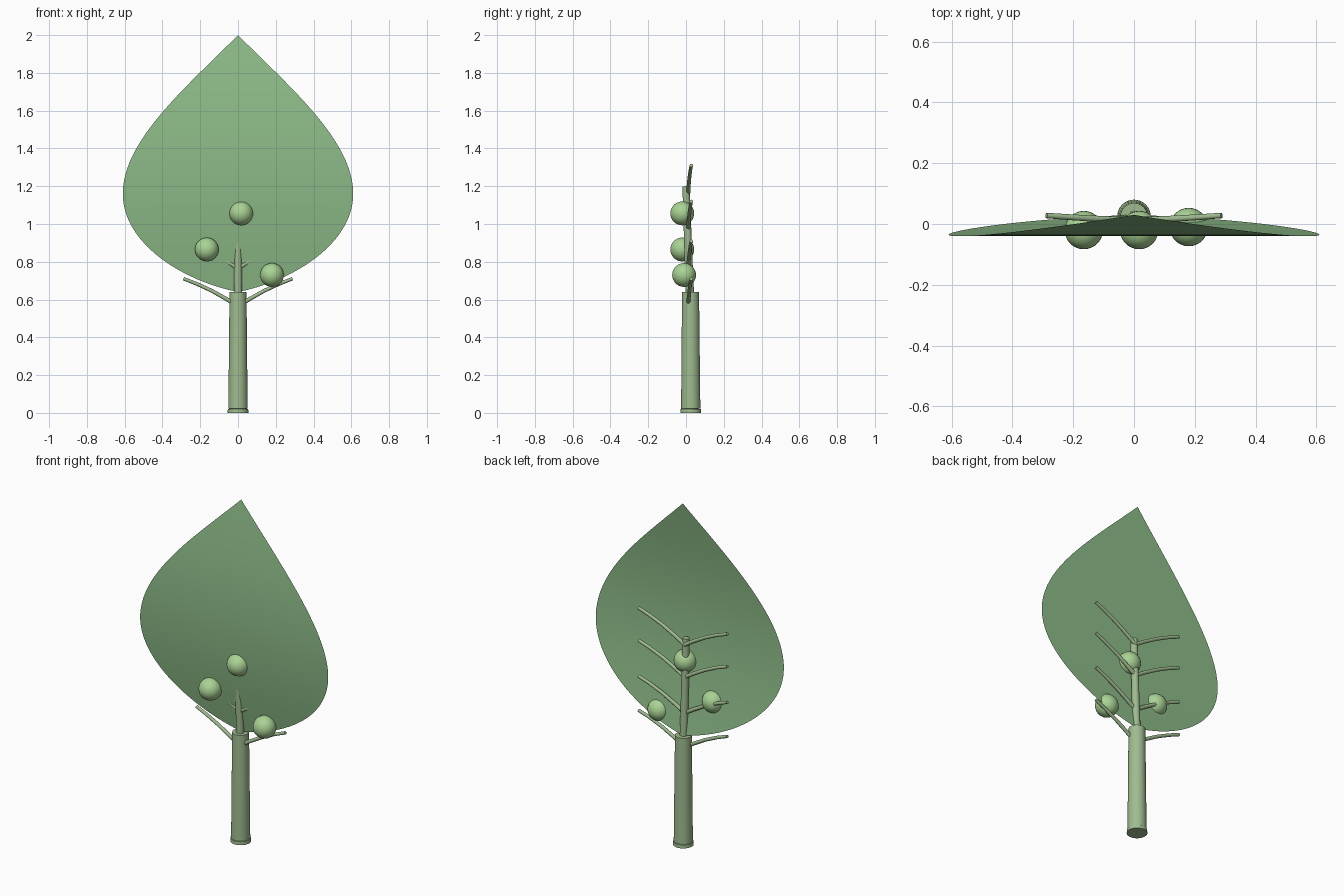
import bpy, bmesh, math
from mathutils import Vector

if "Cube" in bpy.data.objects:
    bpy.data.objects.remove(bpy.data.objects["Cube"])


def material(name, rgb):
    m = bpy.data.materials.new(name)
    m.diffuse_color = (*rgb, 1)
    m.use_nodes = True
    m.node_tree.nodes["Principled BSDF"].inputs["Base Color"].default_value = m.diffuse_color
    return m


LEAF = material("leaf_green", (0.27, 0.50, 0.25))
WOOD = material("stem_green", (0.35, 0.50, 0.28))
FRUIT = material("fruit_green", (0.40, 0.65, 0.30))


def finish(name, bm, mat):
    me = bpy.data.meshes.new(name)
    bm.to_mesh(me)
    bm.free()
    me.materials.append(mat)
    ob = bpy.data.objects.new(name, me)
    bpy.context.collection.objects.link(ob)
    bpy.ops.object.select_all(action='DESELECT')
    ob.select_set(True)
    bpy.context.view_layer.objects.active = ob
    bpy.ops.object.shade_smooth_by_angle(angle=math.radians(40))
    return ob


def tube(name, pts, radii, sides, mat):
    """Capped round tube along a path."""
    bm = bmesh.new()
    pts = [Vector(p) for p in pts]
    rings = []
    for i, p in enumerate(pts):
        d = pts[min(i + 1, len(pts) - 1)] - pts[max(i - 1, 0)]
        q = d.to_track_quat('Z', 'Y')
        ring = []
        for k in range(sides):
            a = math.tau * k / sides
            ring.append(bm.verts.new(p + q @ Vector((math.cos(a), math.sin(a), 0)) * radii[i]))
        rings.append(ring)
    for a, b in zip(rings, rings[1:]):
        for k in range(sides):
            n = (k + 1) % sides
            bm.faces.new((a[k], a[n], b[n], b[k]))
    bm.faces.new(rings[0][::-1])
    bm.faces.new(rings[-1])
    bmesh.ops.recalc_face_normals(bm, faces=bm.faces)
    return finish(name, bm, mat)


def bezier(p, t):
    s = 1 - t
    w = (s**3, 3 * s * s * t, 3 * s * t * t, t**3)
    return tuple(sum(w[i] * p[i][j] for i in range(4)) for j in (0, 1))


# Leaf: heart-like outline, bowed forward in the middle, a thin open sheet
lower = [(0, 0.64), (0.30, 0.70), (0.61, 0.90), (0.61, 1.16)]
upper = [(0.61, 1.16), (0.61, 1.44), (0.28, 1.72), (0, 2.0)]
N = 24
outline = [bezier(lower, i / N) for i in range(N)] + [bezier(upper, i / N) for i in range(N + 1)]
bm = bmesh.new()
rows = []
COLS = 8
for w, z in outline:
    y = 0.03 - 0.07 * math.sin(math.pi * (z - 0.64) / 1.36)
    if w < 1e-6:
        rows.append([bm.verts.new((0, y, z))] * (COLS + 1))
    else:
        rows.append([bm.verts.new((w * (2 * c / COLS - 1), y, z)) for c in range(COLS + 1)])
for a, b in zip(rows, rows[1:]):
    for c in range(COLS):
        loop = list(dict.fromkeys((a[c], a[c + 1], b[c + 1], b[c])))
        bm.faces.new(loop)
finish("leaf", bm, LEAF)

# Trunk with a slight foot
tube("trunk", [(0, 0.025, 0), (0, 0.025, 0.02), (0, 0.025, 0.022), (0, 0.024, 0.64)],
     [0.055, 0.054, 0.051, 0.045], 32, WOOD)

# Upper stem leaning forward behind the leaf
tube("stem", [(0, 0.022, 0.60), (0, 0.014, 0.80), (0, 0.007, 1.0), (0, 0.0, 1.20)],
     [0.022, 0.021, 0.020, 0.019], 20, WOOD)

# Four mirrored pairs of branches
for i, z in enumerate((0.585, 0.785, 0.995, 1.185)):
    for side, label in ((-1, "left"), (1, "right")):
        path = [(0.0, 0.012, -0.02), (0.06, 0.014, 0.017), (0.14, 0.018, 0.062),
                (0.22, 0.023, 0.099), (0.288, 0.028, 0.125)]
        tube(f"branch_{label}_{i + 1}", [(side * x, y, z + h) for x, y, h in path],
             [0.011, 0.0105, 0.010, 0.0095, 0.009], 12, WOOD)

# Fruits
for i, c in enumerate(((0.017, -0.02, 1.056), (-0.165, -0.02, 0.865), (0.18, -0.01, 0.73))):
    bm = bmesh.new()
    bmesh.ops.create_uvsphere(bm, u_segments=32, v_segments=16, radius=0.063)
    bmesh.ops.translate(bm, verts=bm.verts, vec=c)
    finish(f"fruit_{i + 1}", bm, FRUIT)
